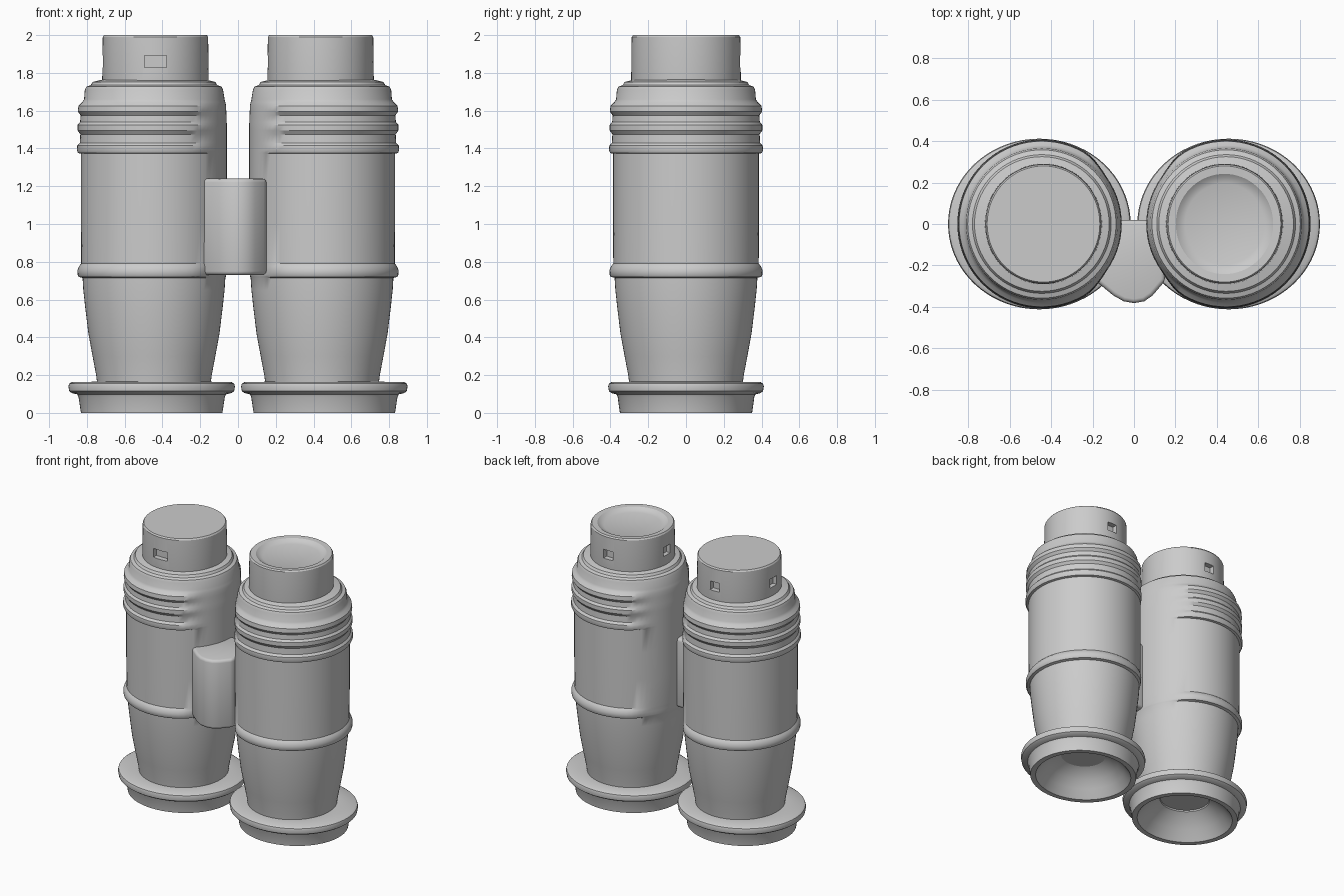
import bpy, bmesh, math
from mathutils import Matrix

if "Cube" in bpy.data.objects:
    bpy.data.objects.remove(bpy.data.objects["Cube"])

SEG = 72


def finish(ob, angle=32):
    bpy.ops.object.select_all(action='DESELECT')
    ob.select_set(True)
    bpy.context.view_layer.objects.active = ob
    for m in list(ob.modifiers):
        bpy.ops.object.modifier_apply(modifier=m.name)
    bpy.ops.object.shade_smooth_by_angle(angle=math.radians(angle))


def new_object(name, bm):
    bmesh.ops.recalc_face_normals(bm, faces=bm.faces[:])
    me = bpy.data.meshes.new(name)
    bm.to_mesh(me)
    bm.free()
    ob = bpy.data.objects.new(name, me)
    bpy.context.collection.objects.link(ob)
    return ob


def lathe(name, rows, cx, side, sx=1.0, sy=1.0, closed=True):
    """Spin rows of (radius, z, bump); bumps fade out on the side facing the other tube."""
    bm = bmesh.new()
    rings = []
    for row in rows:
        r, z = row[:2]
        bump = row[2] if len(row) > 2 else 0
        ring = []
        for i in range(SEG):
            a = 2 * math.pi * i / SEG
            t = min(1, max(0, (side * math.cos(a) + 0.85) / 0.35))
            rad = r + bump * t * t * (3 - 2 * t)
            ring.append(bm.verts.new((cx + sx * rad * math.cos(a), sy * rad * math.sin(a), z)))
        rings.append(ring)
    for a, b in zip(rings, rings[1:]):
        for i in range(SEG):
            j = (i + 1) % SEG
            bm.faces.new((a[i], a[j], b[j], b[i]))
    if closed:
        bm.faces.new(rings[0])
        bm.faces.new(rings[-1])
    return new_object(name, bm)


# Barrel: tapered lower half, straight grip, raised bands near the top
barrel_rows = [
    (.300, .15), (.306, .20), (.325, .30), (.347, .42), (.363, .55), (.374, .65), (.378, .715),
    (.380, .72, .018), (.382, .73, .022), (.383, .755, .022), (.384, .778, .012), (.385, .79),
    (.386, 1.00), (.386, 1.20), (.386, 1.372),
    (.386, 1.376, .016), (.386, 1.39, .022), (.386, 1.415, .020), (.386, 1.43, .006),
    (.386, 1.475, .004), (.386, 1.495, .018), (.386, 1.525, .018), (.385, 1.54, .006),
    (.384, 1.575, .004), (.383, 1.595, .020), (.382, 1.625, .018), (.378, 1.645, .002),
    (.374, 1.66, -.004), (.366, 1.71), (.358, 1.727), (.335, 1.735), (.325, 1.752),
    (.300, 1.758), (.27, 1.765)]

# Objective cup: base, wide flange and hollow bowl underneath
cup_rows = [
    (.29, .165), (.395, .163), (.408, .155), (.412, .14), (.408, .115), (.395, .105),
    (.368, .098), (.362, .085), (.350, .0), (.315, .0), (.305, .012)]
flat_bowl = [(.26, .07), (.20, .13), (.165, .155), (.155, .20)]
round_bowl = [(.27, .06), (.23, .11), (.17, .155), (.10, .185), (.04, .195)]

# Eyepiece tops: one flat, one with a shallow dish
eye_rows = [(.275, 1.70), (.282, 1.76), (.279, 1.99), (.272, 2.0)]
dish = [(.235, 1.998), (.218, 1.985), (.19, 1.975)]

for side, label in ((-1, "left"), (1, "right")):
    finish(lathe(label + "_barrel", barrel_rows, side * .445, side, closed=False))
    bowl = flat_bowl if side < 0 else round_bowl
    finish(lathe(label + "_objective_cup", cup_rows + bowl, side * .457, side, sx=1.07))

    eye = lathe(label + "_eyepiece", eye_rows + (dish if side > 0 else []), side * .437, side, sy=1.03)
    # Small square notches around the eyepiece
    bm = bmesh.new()
    for deg in ((180, 90, 270) if side < 0 else (180, 90)):
        w = .115 if deg == 270 else .075
        bmesh.ops.create_cube(bm, size=1, matrix=(
            Matrix.Translation((side * .437, 0, 1.86)) @ Matrix.Rotation(math.radians(deg), 4, 'Z')
            @ Matrix.Translation((.285, 0, 0)) @ Matrix.Diagonal((.07, w, .065, 1))))
    cutter = new_object("notch_cutter", bm)
    mod = eye.modifiers.new("notches", 'BOOLEAN')
    mod.operation, mod.object, mod.solver = 'DIFFERENCE', cutter, 'EXACT'
    finish(eye)
    bpy.data.objects.remove(cutter)

# Bridge: rounded hinge block between the barrels, pushed toward the front
outline = [(-.15, .0), (-.05, .02), (.05, .02), (.13, .0), (.15, -.15), (.15, -.275), (.09, -.345),
           (.05, -.373), (0, -.382), (-.05, -.373), (-.10, -.345), (-.185, -.275), (-.19, -.15)]
bm = bmesh.new()
base = bm.faces.new([bm.verts.new((x, y, .73)) for x, y in outline])
top = bmesh.ops.extrude_face_region(bm, geom=[base])
bmesh.ops.translate(bm, vec=(0, 0, .51), verts=[v for v in top['geom'] if isinstance(v, bmesh.types.BMVert)])
bridge = new_object("hinge_bridge", bm)
bev = bridge.modifiers.new("soften", 'BEVEL')
bev.width, bev.segments, bev.limit_method, bev.angle_limit = .02, 3, 'ANGLE', math.radians(35)
finish(bridge, 40)
